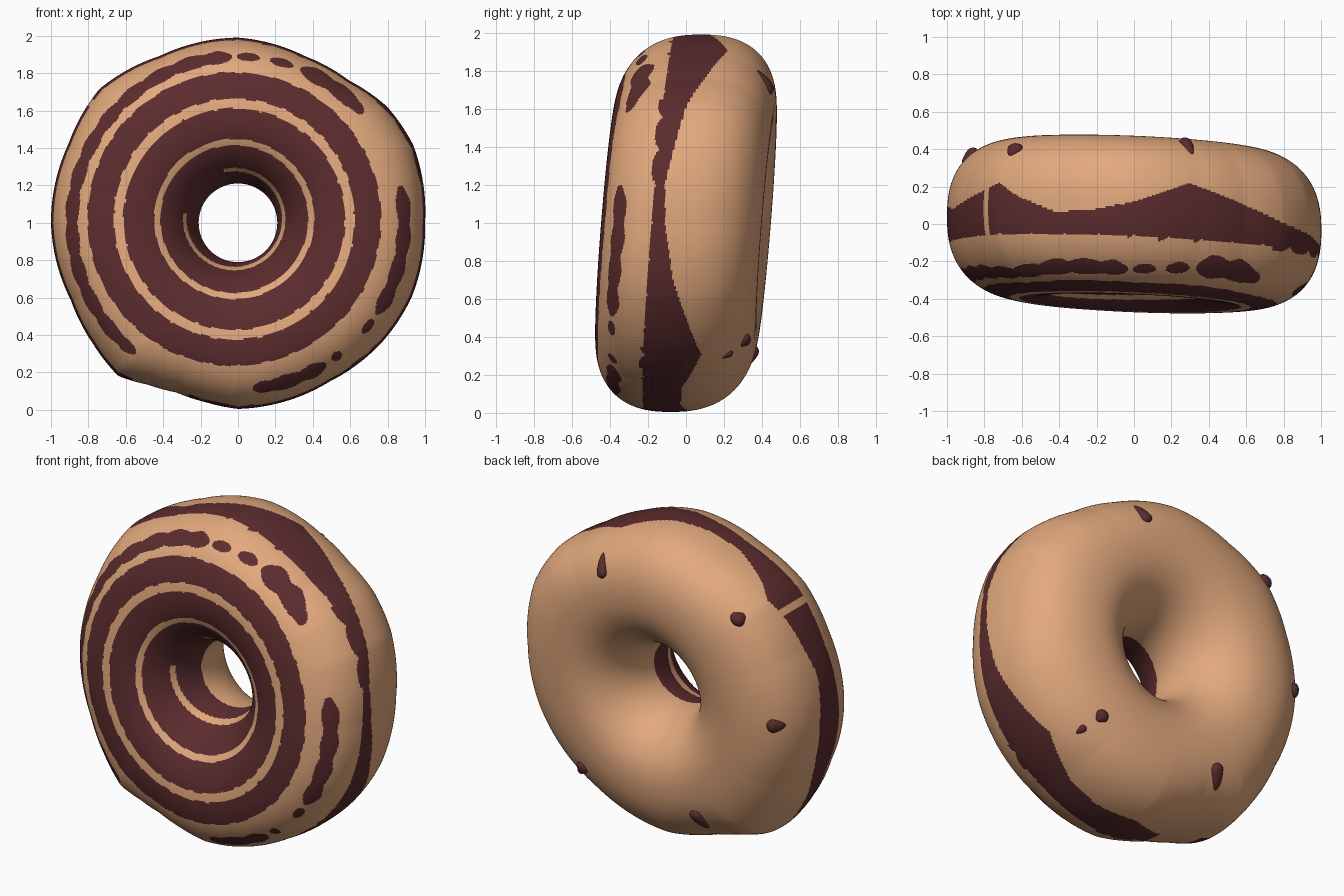
import bpy, bmesh, math
from mathutils import Vector

if "Cube" in bpy.data.objects:
    bpy.data.objects.remove(bpy.data.objects["Cube"])

def material(name, col):
    m = bpy.data.materials.new(name)
    m.diffuse_color = (*col, 1)
    m.use_nodes = True
    m.node_tree.nodes["Principled BSDF"].inputs["Base Color"].default_value = m.diffuse_color
    return m

DOUGH = material("baked dough", (0.76, 0.395, 0.205))
ICING = material("chocolate icing", (0.105, 0.025, 0.027))
TILT_X, TILT_Z = -0.04, 0.08

# hand-shaped outer radius around the ring
RIM = [(0, 1.0), (24, 1.025), (38, 1.01), (52, .965), (68, .96), (90, .99), (115, .985),
       (136, 1.03), (155, 1.0), (180, 1.0), (205, .985), (220, 1.01), (232, 1.04), (241, .99),
       (250, .965), (260, .975), (270, .995), (300, .98), (320, 1.0), (337, 1.01)]
# back edge of the icing on the outer rim (world y)
EDGE = [(0, -.11), (12, -.11), (37, .0), (55, .12), (72, .22), (90, .12), (105, .07), (116, .07),
        (128, .15), (135, .22), (144, .17), (165, .08), (180, .10), (195, .08), (215, -.02),
        (232, -.09), (256, -.08), (270, .02), (285, -.03), (298, -.02), (315, .08), (330, .0), (343, -.07)]
# broken ring of icing on the front shoulder: start angle, end angle, half width
DASHES = [(41, 68, .03), (70.5, 79, .022), (82.5, 90.5, .022), (92, 232, .026), (275, 302, .027),
          (304.5, 308.5, .024), (318.5, 324.5, .022), (326.5, 373, .028)]

def interp(table, deg):
    """Lookup in a periodic (angle, value) table."""
    deg %= 360
    pts = table + [(table[0][0] + 360, table[0][1])]
    for (a, u), (b, v) in zip(pts, pts[1:]):
        if a <= deg <= b:
            return u + (v - u) * (deg - a) / (b - a)
    return table[0][1]

def spow(v, p):
    return math.copysign(abs(v) ** p, v)

def section(t):
    """Ring cross-section: radius and depth."""
    c, s = math.cos(t), math.sin(t)
    p = 0.84 + 0.16 * (1 - c) / 2
    return 0.6 + 0.39 * spow(c, p), 0.422 * spow(s, p)

def surface(t, th, lift=0.0):
    """Point on the tilted, uneven ring."""
    r, y = section(t)
    if r > 0.6:
        r = 0.6 + (r - 0.6) * (interp(RIM, math.degrees(th)) - 0.6) / 0.39
    r += lift * math.cos(t)
    y += lift * math.sin(t)
    x, z = r * math.cos(th), r * math.sin(th)
    return Vector((x, y + TILT_X * x + TILT_Z * z, 1 + z))

def is_iced(p):
    """Icing pattern: rings on the front, beads on the shoulder, band on the rim."""
    x, z = p.x, p.z - 1
    y = p.y - TILT_X * x - TILT_Z * z
    th = math.atan2(z, x)
    deg = math.degrees(th) % 360
    r = math.hypot(x, z)
    bead = abs(math.sin(th * 16))
    ripple = 0.007 * bead
    if r < 0.6 and y > -0.02 + 0.2 * x:          # inside of the hole and back
        return False
    rc = math.hypot(x + 0.02, z - 0.02)
    if y < -0.145 or r <= 0.6:
        if rc < 0.78 + ripple:
            if 0.588 + ripple < rc < 0.648 - ripple or 0.395 < rc < 0.428:
                return False
            return not (0.255 < rc < 0.274 and not 105 < deg < 170)
        for a, b, half in DASHES:                # beaded dashes
            d = deg + 360 if deg + 360 <= b else deg
            if a <= d <= b:
                end = min(1, min(d - a, b - d) / min(5, (b - a) / 2))
                w = half * math.sqrt(max(0, 1 - (1 - end) ** 2))
                if b - a > 10:
                    w += 0.011 * bead * end
                return abs(r - 0.888) < w
        if y < -0.165:
            return False
    # band around the rim, with two breaks
    if r < 0.8 or 139.5 < deg < 142 or 236 < deg < 254:
        return False
    return y > -0.162 + 0.03 * (1 - bead) ** 2 and p.y < interp(EDGE, deg)

def finish(bm, name, mats):
    bmesh.ops.recalc_face_normals(bm, faces=bm.faces)
    for f in bm.faces:
        f.smooth = True
    me = bpy.data.meshes.new(name)
    bm.to_mesh(me)
    bm.free()
    for m in mats:
        me.materials.append(m)
    bpy.context.collection.objects.link(bpy.data.objects.new(name, me))

# --- dough ring, refined where the icing edge runs, then coloured
NU, NV = 300, 120
bm = bmesh.new()
grid = [[bm.verts.new(surface(2 * math.pi * j / NV, 2 * math.pi * i / NU)) for j in range(NV)]
        for i in range(NU)]
for i in range(NU):
    a, b = grid[i], grid[(i + 1) % NU]
    for j in range(NV):
        k = (j + 1) % NV
        bm.faces.new((a[j], a[k], b[k], b[j]))
iced = {v: is_iced(v.co) for v in bm.verts}
cut = {e for f in bm.faces if len({iced[v] for v in f.verts}) > 1 for e in f.edges}
bmesh.ops.subdivide_edges(bm, edges=list(cut), cuts=2, use_grid_fill=True)
for f in bm.faces:
    f.material_index = int(is_iced(f.calc_center_median()))
finish(bm, "donut_ring", [DOUGH, ICING])

# --- icing drips on the back: teardrops with tails running outwards
def drip(name, x, z, size, tail):
    th, r = math.atan2(z, x), math.hypot(x, z)
    t0 = min((math.pi * k / 400 for k in range(201)), key=lambda t: abs(section(t)[0] - r))
    bm = bmesh.new()
    bmesh.ops.create_uvsphere(bm, u_segments=20, v_segments=14, radius=1)
    for v in bm.verts:
        a, b, c = v.co
        along = a * (tail if a > 0 else size)
        wide = b * size * (1 - 0.4 * max(a, 0))
        high = c * size * 0.7 * (1 - 0.5 * max(a, 0))
        v.co = surface(t0 - along / 0.41, th + wide / r, high)
    finish(bm, name, [ICING])

for n, d in enumerate([(.28, .72, .035, .14), (-.62, .63, .045, .05), (-.86, .03, .042, .08),
                       (.50, -.62, .040, .04), (.57, -.69, .022, .05), (-.32, -.69, .040, .13)]):
    drip("icing_drip_%d" % (n + 1), *d)
